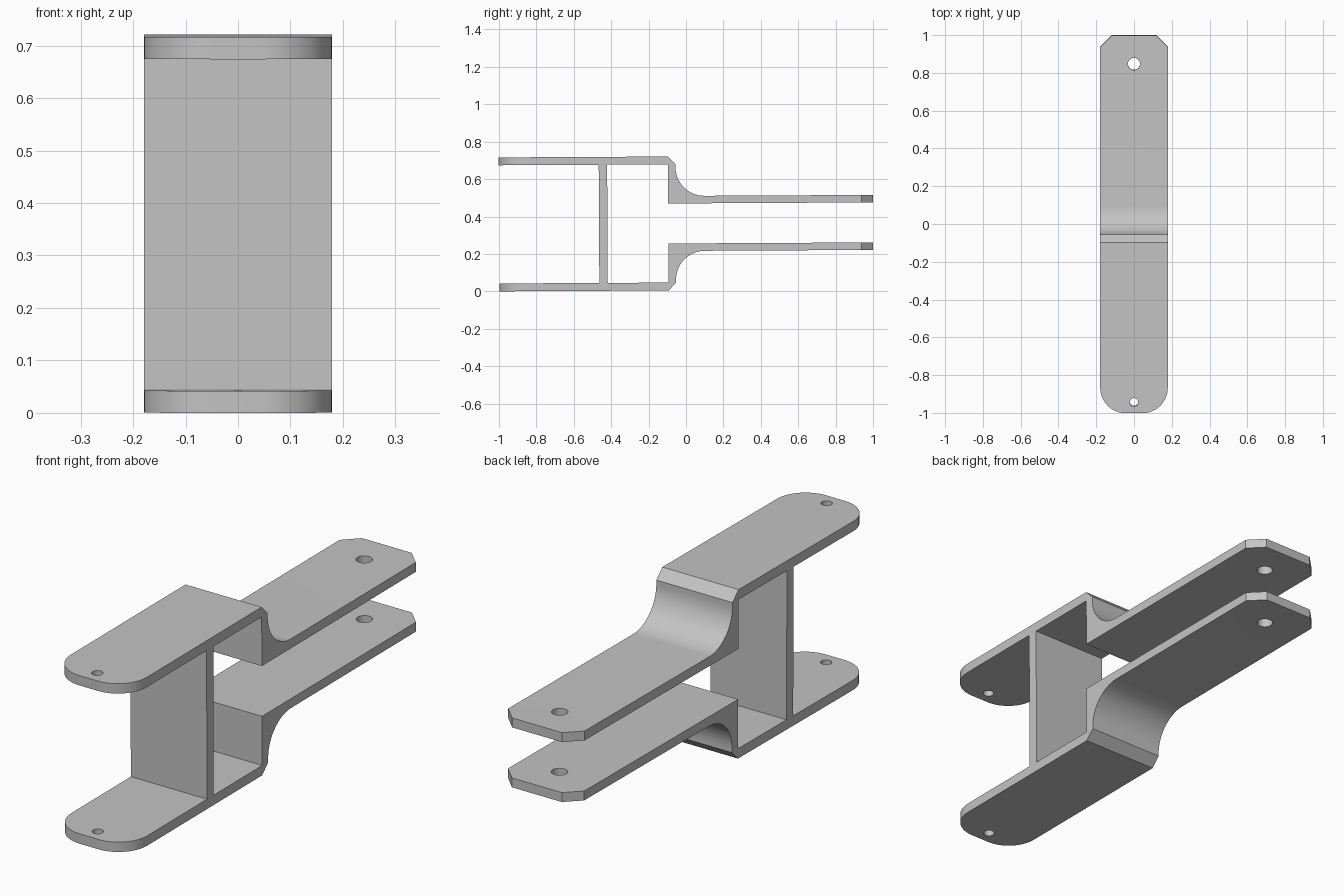
import bpy, bmesh
from math import sin, cos, pi, radians
from mathutils import Matrix, Vector

if "Cube" in bpy.data.objects:
    bpy.data.objects.remove(bpy.data.objects["Cube"])

HALF_W = 0.179


def arc(cx, cy, r, a0, a1, n):
    """Points along an arc, angles in degrees."""
    angles = [radians(a0 + (a1 - a0) * i / n) for i in range(n + 1)]
    return [(cx + r * cos(a), cy + r * sin(a)) for a in angles]


def prism(name, points, depth):
    """Closed solid made by extruding a loop of 3D points along depth."""
    bm = bmesh.new()
    face = bm.faces.new([bm.verts.new(p) for p in points])
    out = bmesh.ops.extrude_face_region(bm, geom=[face])
    moved = [v for v in out["geom"] if isinstance(v, bmesh.types.BMVert)]
    bmesh.ops.translate(bm, verts=moved, vec=Vector(depth))
    bmesh.ops.recalc_face_normals(bm, faces=bm.faces)
    mesh = bpy.data.meshes.new(name)
    bm.to_mesh(mesh)
    bm.free()
    obj = bpy.data.objects.new(name, mesh)
    bpy.context.collection.objects.link(obj)
    return obj


def cut(obj, cutter, operation):
    """Apply a boolean and throw the cutter away."""
    cutter.hide_render = True
    mod = obj.modifiers.new("cut", 'BOOLEAN')
    mod.operation, mod.solver, mod.object = operation, 'EXACT', cutter
    bpy.context.view_layer.objects.active = obj
    bpy.ops.object.modifier_apply(modifier=mod.name)
    bpy.data.objects.remove(cutter)


# Side profile: upper arm from web back round to web front, mirrored below
upper = [(-0.42, 0.316), (-0.095, 0.316), (-0.095, 0.107), (1, 0.107), (1, 0.147)]
upper += arc(0.1, 0.302, 0.155, 270, 180, 20)
upper += [(-0.055, 0.318), (-0.095, 0.358), (-1, 0.358), (-1, 0.316), (-0.465, 0.316)]
profile = upper + [(y, -z) for y, z in reversed(upper)]
bracket = prism("clamp_bracket", [(-HALF_W, y, z) for y, z in profile], (2 * HALF_W, 0, 0))

# Plan outline: rounded front corners, chamfered back corners
r = 0.135
right = arc(HALF_W - r, -1 + r, r, -90, 0, 12) + [(HALF_W, 0.938), (0.117, 1)]
plan = right + [(-x, y) for x, y in reversed(right)]
cut(bracket, prism("plan_cutter", [(x, y, -0.5) for x, y in plan], (0, 0, 1)), 'INTERSECT')

# Pin holes through both arms
for y, radius in ((-0.942, 0.022), (0.848, 0.032)):
    ring = arc(0, y, radius, 0, 360, 32)[:-1]
    cut(bracket, prism("hole_cutter", [(x, v, -0.6) for x, v in ring], (0, 0, 1.2)), 'DIFFERENCE')

# Very slight tilt, then stand on the ground
bracket.data.transform(Matrix.Rotation(radians(0.3), 4, 'X'))
low = min(v.co.z for v in bracket.data.vertices)
bracket.data.transform(Matrix.Translation((0, 0, -low)))

# Plain grey material
grey = bpy.data.materials.new("plain_grey")
grey.use_nodes = True
colour = (0.55, 0.55, 0.55, 1)
grey.diffuse_color = colour
for node in grey.node_tree.nodes:
    if node.type == 'BSDF_PRINCIPLED':
        node.inputs["Base Color"].default_value = colour
bracket.data.materials.clear()
bracket.data.materials.append(grey)

# Smooth curves, sharp edges
bpy.ops.object.select_all(action='DESELECT')
bracket.select_set(True)
bpy.context.view_layer.objects.active = bracket
bpy.ops.object.shade_smooth_by_angle(angle=radians(25))
